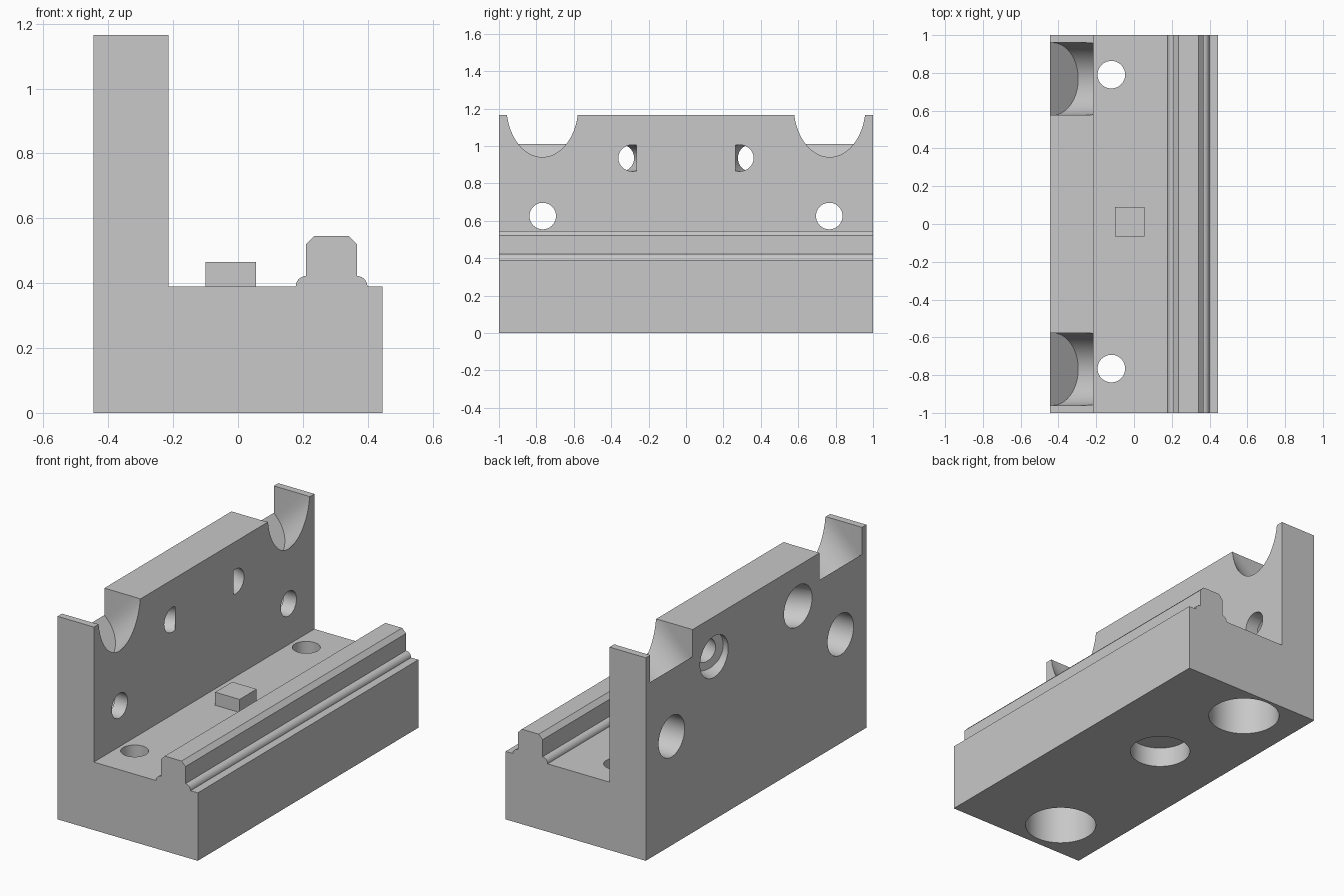
import bpy, bmesh
from math import sin, cos, pi, radians
from mathutils import Matrix, Vector

cube = bpy.data.objects.get("Cube")
if cube:
    bpy.data.objects.remove(cube, do_unlink=True)

grey = bpy.data.materials.new("plain_grey")
grey.use_nodes = True
COLOUR = (0.58, 0.58, 0.58, 1)
grey.diffuse_color = COLOUR
grey.node_tree.nodes["Principled BSDF"].inputs["Base Color"].default_value = COLOUR


def arc(cx, cy, r, start, end, steps):
    """Points along an arc, angles in degrees."""
    angles = [radians(start + (end - start) * i / steps) for i in range(steps + 1)]
    return [(cx + r * cos(a), cy + r * sin(a)) for a in angles]


def prism(name, outline, origin, axis, up, depth):
    """Extrude a 2D outline from origin along axis; up is the outline's second direction."""
    n = Vector(axis).normalized()
    v = Vector(up).normalized()
    u = v.cross(n)
    frame = Matrix((u, v, n)).transposed()
    bm = bmesh.new()
    verts = [bm.verts.new(Vector(origin) + frame @ Vector((a, b, 0))) for a, b in outline]
    face = bm.faces.new(verts)
    grown = bmesh.ops.extrude_face_region(bm, geom=[face])["geom"]
    moved = [g for g in grown if isinstance(g, bmesh.types.BMVert)]
    bmesh.ops.translate(bm, verts=moved, vec=n * depth)
    bmesh.ops.recalc_face_normals(bm, faces=bm.faces)
    mesh = bpy.data.meshes.new(name)
    bm.to_mesh(mesh)
    bm.free()
    mesh.materials.append(grey)
    obj = bpy.data.objects.new(name, mesh)
    bpy.context.collection.objects.link(obj)
    return obj


cutters = []


def cut(outline, origin, axis, up, depth):
    tool = prism("cutter", outline, origin, axis, up, depth)
    tool.hide_render = True
    cutters.append(tool)


def drill(origin, axis, up, radius, depth):
    cut(arc(0, 0, radius, 0, 352.5, 47), origin, axis, up, depth)


# Main body: tall wall, flat bed and chamfered rail with rounded feet
BACK, FACE, SIDE = -0.445, -0.215, 0.445
TOP, BED, RAIL = 1.165, 0.39, 0.545
section = [(BACK, 0), (SIDE, 0), (SIDE, BED)]
section += arc(0.367, BED, 0.032, 0, 90, 8)
section += [(0.367, RAIL - 0.025), (0.342, RAIL), (0.235, RAIL), (0.21, RAIL - 0.025)]
section += arc(0.21, BED, 0.032, 90, 180, 8)
section += [(FACE, BED), (FACE, TOP), (BACK, TOP)]
body = prism("angle_block", section, (0, 1, 0), (0, -1, 0), (0, 0, 1), 2)

# Small square locating lug on the bed
h = 0.0775
lug = prism("locating_lug", [(-h, -h), (h, -h), (h, h), (-h, h)],
            (-0.022, 0.0125, BED - 0.02), (0, 0, 1), (0, 1, 0), 0.095)

HOLE, BORE, SEAT = 0.071, 0.118, 0.192
TILT = radians(22.5)
saddle = arc(0, 0, SEAT, 180, 360, 32) + [(SEAT, 0.5), (-SEAT, 0.5)]

for side in (-1, 1):
    # Slanted open seats in the top corners of the wall
    cut(saddle, (-0.431, side * 0.768, 0.996), (1, 0, 1), (-1, 0, 1), 0.7)

    # Straight counterbored holes through the wall
    at = Vector((BACK - 0.1, side * 0.766, 0.625))
    drill(at, (1, 0, 0), (0, 0, 1), BORE, 0.25)
    drill(at, (1, 0, 0), (0, 0, 1), HOLE, 0.4)

    # Counterbored holes leaning inwards, ending in a flat at the wall face
    axis = Vector((cos(TILT), -side * sin(TILT), 0))
    exit_point = Vector((FACE, side * 0.285, 0.935)) + axis * 0.008
    drill(exit_point - axis * 0.45, axis, (0, 0, 1), HOLE, 0.45)
    drill(exit_point - axis * 0.45, axis, (0, 0, 1), BORE, 0.29)

    # Vertical bolt holes in the bed, widened from below
    spot = Vector((-0.12, 0.0125 + side * 0.778, -0.1))
    drill(spot, (0, 0, 1), (0, 1, 0), SEAT, 0.36)
    drill(spot, (0, 0, 1), (0, 1, 0), HOLE + 0.002, 0.7)

# Shallow round pocket underneath
drill((-0.018, 0.2, -0.1), (0, 0, 1), (0, 1, 0), 0.163, 0.215)

# Apply the cuts and remove the tools
bpy.context.view_layer.objects.active = body
for tool in cutters:
    mod = body.modifiers.new("cut", "BOOLEAN")
    mod.operation = "DIFFERENCE"
    mod.solver = "EXACT"
    mod.object = tool
    bpy.ops.object.modifier_apply(modifier=mod.name)
    bpy.data.objects.remove(tool, do_unlink=True)

bpy.ops.object.select_all(action="DESELECT")
body.select_set(True)
bpy.ops.object.shade_smooth_by_angle(angle=radians(30))
